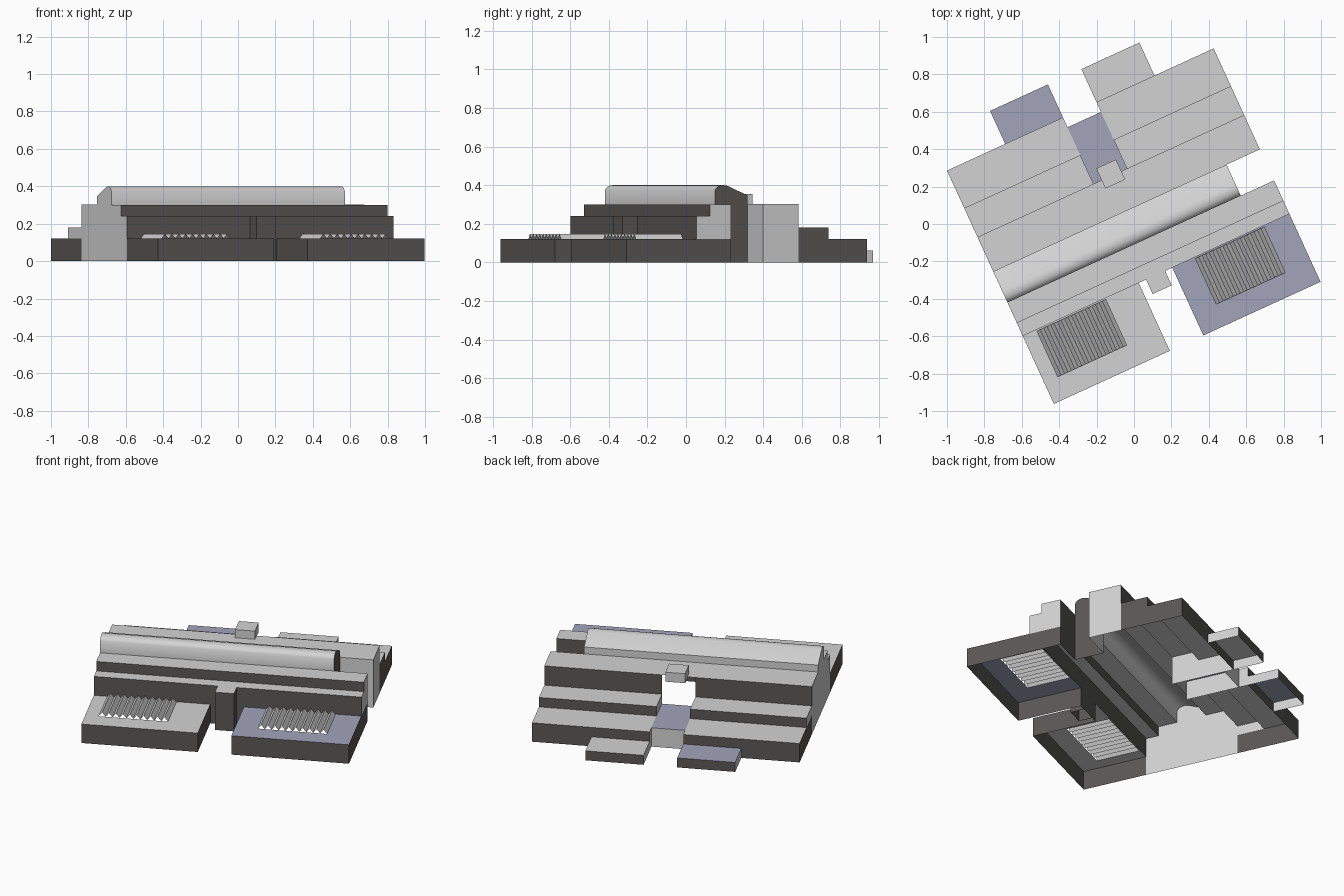
import bpy, math

if "Cube" in bpy.data.objects:
    bpy.data.objects.remove(bpy.data.objects["Cube"])

ANGLE = math.radians(24.6)          # whole building is turned on its plot


def material(name, col):
    m = bpy.data.materials.new(name)
    m.diffuse_color = (*col, 1)
    m.use_nodes = True
    m.node_tree.nodes["Principled BSDF"].inputs["Base Color"].default_value = m.diffuse_color
    return m


MATS = [material("light_grey", (0.65, 0.65, 0.65)),
        material("dark_grey", (0.10, 0.097, 0.094)),
        material("slate_blue", (0.37, 0.37, 0.50))]
L, D, B = 0, 1, 2


def surface(name, faces):
    """Open shell from (points, material) pairs."""
    verts, polys, idx = [], [], []
    for pts, mat in faces:
        polys.append(list(range(len(verts), len(verts) + len(pts))))
        verts += pts
        idx.append(mat)
    me = bpy.data.meshes.new(name)
    me.from_pydata(verts, [], polys)
    for m in MATS:
        me.materials.append(m)
    for p, i in zip(me.polygons, idx):
        p.material_index = i
    ob = bpy.data.objects.new(name, me)
    ob.rotation_euler[2] = ANGLE
    bpy.context.collection.objects.link(ob)
    return ob


def box(a, b, c, d, e, f, **sides):
    """Chosen sides of the box a<x<b, c<y<d, e<z<f."""
    quads = dict(
        top=[(a, c, f), (b, c, f), (b, d, f), (a, d, f)],
        bottom=[(a, d, e), (b, d, e), (b, c, e), (a, c, e)],
        front=[(a, c, e), (b, c, e), (b, c, f), (a, c, f)],
        back=[(b, d, e), (a, d, e), (a, d, f), (b, d, f)],
        left=[(a, d, e), (a, c, e), (a, c, f), (a, d, f)],
        right=[(b, c, e), (b, d, e), (b, d, f), (b, c, f)])
    return [(quads[k], m) for k, m in sides.items()]


def end_wall(x, profile, mat, outward):
    pts = [(x, y, z) for y, z in profile]
    return [(pts if outward > 0 else pts[::-1], mat)]


# Main lines of the plan
X0, X1, GL, GR, XR = -0.79, 0.778, -0.108, 0.089, 0.582
VF, V1, V2, V3, V4, V5, V6, V7, V8 = -0.696, -0.297, -0.22, -0.1, 0.083, 0.285, 0.455, 0.676, 0.87
ROOF = [(V4, 0.303), (V4, 0.347), (-0.03, 0.396), (-0.05, 0.4), (-0.07, 0.398),
        (-0.088, 0.39), (V3, 0.375), (V3, 0.30)]

# Front wings with a skylight opening and corrugated glazing
for side, a, b, s0, s1, mat in (("left", X0, GL, -0.711, -0.305, L),
                                ("right", GR, X1, 0.221, 0.627, B)):
    t0, t1 = -0.573, -0.304
    faces = box(a, b, VF, V1, 0, 0.12, front=D, left=D, right=D)
    for r in ((a, s0, VF, V1), (s1, b, VF, V1), (s0, s1, VF, t0), (s0, s1, t1, V1)):
        faces += box(*r, 0, 0.12, top=mat)
    surface(f"front_wing_{side}", faces)
    n = 20
    zig = [(s0 + (s1 - s0) * i / n, 0.12 + 0.026 * (i % 2)) for i in range(n + 1)]
    surface(f"skylight_{side}", [([(p, t0, z), (q, t0, w), (q, t1, w), (p, t1, z)], L)
                                 for (p, z), (q, w) in zip(zig, zig[1:])])

# Front terraces and entrance porch
surface("front_terrace_lower", box(X0, X1, V1, V2, 0.12, 0.24, top=L, front=D))
surface("front_terrace_upper", box(X0, X1, V2, V3, 0.24, 0.30, top=L, front=D))
surface("entrance_wall", box(GL, GR, V1, V2, 0, 0.12, front=D))
surface("porch", box(-0.065, 0.047, -0.382, V1, 0, 0.24, top=L, front=D, left=D, right=D))
surface("terrace_end",
        end_wall(X1, [(V1, 0.12), (V3, 0.12), (V3, 0.30), (V2, 0.30), (V2, 0.24), (V1, 0.24)], L, 1)
        + box(XR, X1, V1, V3, 0, 0.12, right=D)
        + box(XR, X1, V1, V3, 0, 0.30, back=D))

# Rounded roof over the main hall
roof = surface("hall_roof", [([(XR, y0, z0), (X0, y0, z0), (X0, y1, z1), (XR, y1, z1)][::-1], L)
                             for (y0, z0), (y1, z1) in zip(ROOF, ROOF[1:])])
surface("hall_end_right", end_wall(XR, [(V3, 0), (V4, 0)] + ROOF[:-1], D, 1))

# Tall stepped wall on the left end
surface("hall_end_left",
        end_wall(X0, [(V1, 0), (V5, 0), (V5, 0.12), (V6, 0.12), (V6, 0.18), (V5, 0.18), (V5, 0.303)]
                 + ROOF + [(V2, 0.30), (V2, 0.24), (V1, 0.24)], L, -1)
        + box(X0, X1, V5, V7, 0, 0.12, left=D))

# Rear terraces, split by the central walkway
surface("rear_terrace_upper", box(X0, X1, V4, V5, 0, 0.303, top=L, right=L)
        + box(XR, X1, V4, V5, 0, 0.303, front=L))
for side, a, b in (("left", X0, GL), ("right", GR, X1)):
    inner = "right" if side == "left" else "left"
    surface(f"rear_wall_{side}", box(a, b, V4, V5, 0.18, 0.303, back=D))
    mid = box(a, b, V5, V6, 0.12, 0.18, top=L, back=D, **{inner: L})
    low = box(a, b, V6, V7, 0, 0.12, top=L, back=D)
    low += box(a, b, V5, V7, 0, 0.12, **{inner: L})
    if side == "right":
        mid += box(a, b, V5, V6, 0, 0.18, right=D)
        low += box(a, b, V6, V7, 0, 0.12, right=D)
    surface(f"rear_terrace_middle_{side}", mid)
    surface(f"rear_terrace_lower_{side}", low)

# Rear walkway, canopy and low platforms
surface("walkway", box(GL, GR, V5, 0.618, 0, 0.12, top=B, back=L))
surface("canopy", box(-0.06, 0.056, 0.236, 0.354, 0.295, 0.355,
                      top=L, bottom=L, front=L, back=L, left=L, right=L))
surface("platform_left", box(-0.448, GL, V7, V8, 0, 0.06, top=B, back=D, left=L, right=L))
surface("platform_right", box(GR, 0.43, V7, V8, 0, 0.06, top=L, back=D, left=L, right=L))

# Merge the roof strips and smooth its curve
bpy.context.view_layer.objects.active = roof
roof.select_set(True)
bpy.ops.object.mode_set(mode='EDIT')
bpy.ops.mesh.select_all(action='SELECT')
bpy.ops.mesh.remove_doubles(threshold=0.0001)
bpy.ops.object.mode_set(mode='OBJECT')
bpy.ops.object.shade_smooth_by_angle(angle=math.radians(40))
